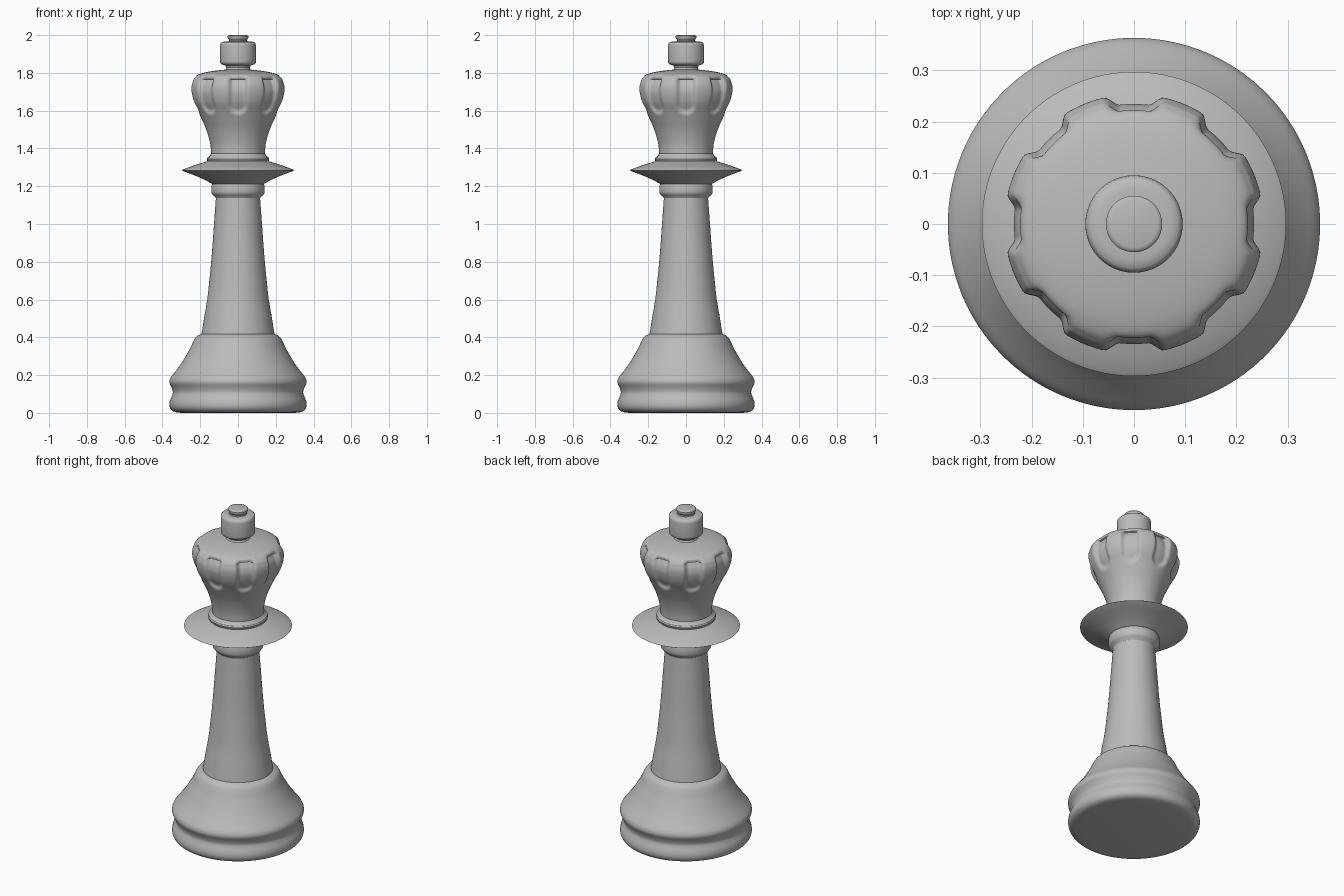
import bpy, bmesh, math
from mathutils import Vector

if "Cube" in bpy.data.objects:
    bpy.data.objects.remove(bpy.data.objects["Cube"], do_unlink=True)

# One plain grey for the whole piece
grey = bpy.data.materials.new("plain grey")
grey.use_nodes = True
colour = (0.5, 0.5, 0.5, 1)
grey.diffuse_color = colour
grey.node_tree.nodes["Principled BSDF"].inputs["Base Color"].default_value = colour


def interpolate(value, table):
    """Linear lookup in a rising list of (key, result) pairs."""
    for (k0, r0), (k1, r1) in zip(table, table[1:]):
        if k0 <= value <= k1:
            return r0 + (r1 - r0) * (value - k0) / (k1 - k0)
    return 0.0


def smoothstep(low, high, value):
    t = min(max((value - low) / (high - low), 0), 1)
    return t * t * (3 - 2 * t)


def curve_through(points, steps):
    """Catmull-Rom curve through (radius, height) points."""
    p = [Vector(q) for q in points]
    p = [2 * p[0] - p[1]] + p + [2 * p[-1] - p[-2]]
    result = []
    for a, b, c, d in zip(p, p[1:], p[2:], p[3:]):
        for s in range(steps):
            t = s / steps
            result.append(0.5 * (2 * b + (c - a) * t + (2 * a - 5 * b + 4 * c - d) * t * t
                                 + (3 * b - a - 3 * c + d) * t ** 3))
    return result + [p[-2]]


def lathe(name, profile, segments=128, carve=None, sharp=35):
    """Turn a (radius, height) profile round z, optionally carving the radius."""
    bm = bmesh.new()
    rings = []
    for r, z in profile:
        ring = []
        for i in range(segments):
            a = math.tau * i / segments
            radius = r - carve(a, r, z) if carve else r
            ring.append(bm.verts.new((radius * math.cos(a), radius * math.sin(a), z)))
        rings.append(ring)
    for low, high in zip(rings, rings[1:]):
        for i in range(segments):
            j = (i + 1) % segments
            bm.faces.new((low[i], low[j], high[j], high[i]))
    bm.faces.new(rings[0][::-1])
    bm.faces.new(rings[-1])
    bmesh.ops.recalc_face_normals(bm, faces=bm.faces)
    mesh = bpy.data.meshes.new(name)
    bm.to_mesh(mesh)
    bm.free()
    mesh.materials.append(grey)
    obj = bpy.data.objects.new(name, mesh)
    bpy.context.collection.objects.link(obj)
    bpy.ops.object.select_all(action='DESELECT')
    obj.select_set(True)
    bpy.context.view_layer.objects.active = obj
    bpy.ops.object.shade_smooth_by_angle(angle=math.radians(sharp))
    return obj


# Foot with rounded rim, groove and sloping shoulder
lathe("base", curve_through([
    (0.30, 0), (0.335, 0.005), (0.355, 0.018), (0.363, 0.04), (0.36, 0.065), (0.35, 0.09),
    (0.345, 0.11), (0.352, 0.135), (0.363, 0.16), (0.358, 0.185), (0.335, 0.215),
    (0.305, 0.255), (0.277, 0.30), (0.252, 0.345), (0.236, 0.38), (0.222, 0.402),
    (0.20, 0.415), (0.18, 0.42)], 3))

# Tapering stem that flares into the neck ring
lathe("stem", curve_through([
    (0.195, 0.405), (0.18, 0.5), (0.163, 0.6), (0.152, 0.7), (0.142, 0.8),
    (0.134, 0.9), (0.127, 1.0), (0.121, 1.08), (0.117, 1.14)], 4))
lathe("neck_ring", [
    (0.115, 1.13), (0.119, 1.142), (0.133, 1.153), (0.139, 1.162), (0.141, 1.172),
    (0.141, 1.20), (0.138, 1.21), (0.138, 1.23)])

# Thin-edged collar disc and the ring on top of it
lathe("collar_disc", [
    (0.13, 1.208), (0.147, 1.218), (0.17, 1.231), (0.21, 1.249), (0.25, 1.265),
    (0.29, 1.28), (0.297, 1.284), (0.29, 1.289), (0.25, 1.304), (0.21, 1.318),
    (0.18, 1.327), (0.16, 1.333)])
lathe("crown_ring", [
    (0.155, 1.325), (0.163, 1.335), (0.165, 1.345), (0.161, 1.354),
    (0.15, 1.36), (0.145, 1.37), (0.14, 1.375)])

# Crown with eight scooped flutes that stop at a crisp ledge
FLUTES = 8
FLUTE_DEPTH = [(1.55, 0.014), (1.62, 0.016), (1.70, 0.018), (1.735, 0.024),
               (1.764, 0.029), (1.768, 0.018), (1.79, 0)]


def flute(angle, radius, z):
    step = math.tau / FLUTES
    arc = radius * abs((angle + step / 2) % step - step / 2)
    distance = math.hypot(arc, max(1.635 - z, 0))
    return interpolate(z, FLUTE_DEPTH) * (1 - smoothstep(0.03, 0.06, distance))


bowl = curve_through([
    (0.142, 1.36), (0.145, 1.41), (0.154, 1.455), (0.17, 1.505), (0.19, 1.55),
    (0.214, 1.6), (0.238, 1.645), (0.251, 1.69), (0.253, 1.73), (0.243, 1.764)], 6)
dome = curve_through([
    (0.24, 1.768), (0.225, 1.784), (0.195, 1.797), (0.15, 1.807),
    (0.10, 1.814), (0.06, 1.818)], 4)
lathe("crown", bowl + dome, segments=256, carve=flute, sharp=40)

# Finial: short stalk, drum and small top knob
lathe("finial_stalk", [
    (0.075, 1.81), (0.065, 1.818), (0.062, 1.828), (0.067, 1.838), (0.08, 1.845)])
lathe("finial_drum", [
    (0.07, 1.84), (0.088, 1.846), (0.094, 1.853), (0.095, 1.862), (0.095, 1.945),
    (0.093, 1.956), (0.086, 1.963), (0.07, 1.966), (0.05, 1.967)])
lathe("finial_knob", [
    (0.055, 1.962), (0.049, 1.968), (0.048, 1.974), (0.052, 1.98), (0.055, 1.986),
    (0.055, 1.994), (0.052, 1.998), (0.046, 2.0)])
